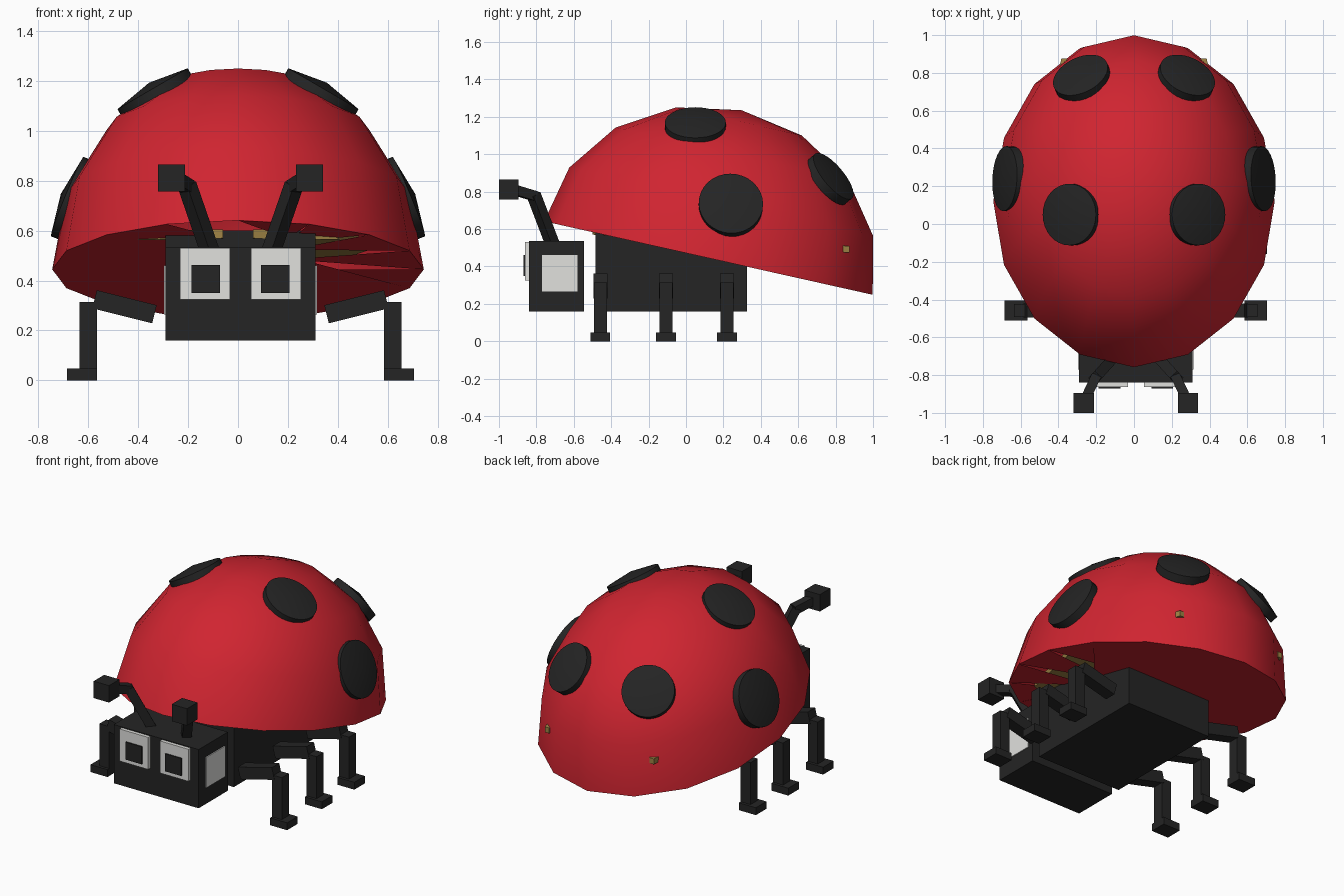
import bpy, bmesh, math
from mathutils import Vector, Matrix

if "Cube" in bpy.data.objects:
    bpy.data.objects.remove(bpy.data.objects["Cube"], do_unlink=True)


def material(name, rgb):
    m = bpy.data.materials.new(name)
    m.use_nodes = True
    m.diffuse_color = (*rgb, 1)
    bsdf = next(n for n in m.node_tree.nodes if n.type == 'BSDF_PRINCIPLED')
    bsdf.inputs["Base Color"].default_value = (*rgb, 1)
    bsdf.inputs["Roughness"].default_value = 0.7
    return m


RED = material("shell red", (0.63, 0.018, 0.03))
BLACK = material("soft black", (0.018, 0.018, 0.018))
WHITE = material("eye white", (0.75, 0.75, 0.73))
OLIVE = material("wing olive", (0.35, 0.23, 0.06))


def finish(name, bm, mat, matrix=None, smooth=False):
    if matrix is not None:
        bmesh.ops.transform(bm, matrix=matrix, verts=bm.verts)
    me = bpy.data.meshes.new(name)
    bm.to_mesh(me)
    bm.free()
    me.materials.append(mat)
    ob = bpy.data.objects.new(name, me)
    bpy.context.collection.objects.link(ob)
    if smooth:
        bpy.ops.object.select_all(action='DESELECT')
        ob.select_set(True)
        bpy.context.view_layer.objects.active = ob
        bpy.ops.object.shade_smooth_by_angle(angle=math.radians(35))
    return ob


def box(name, lo, hi, mat):
    lo, hi = Vector(lo), Vector(hi)
    bm = bmesh.new()
    bmesh.ops.create_cube(bm, size=1)
    size = Matrix.Diagonal((*[abs(c) for c in hi - lo], 1))
    return finish(name, bm, mat, Matrix.Translation((lo + hi) / 2) @ size)


def beam(name, a, b, thick, mat):
    """Square bar between two points."""
    a, b = Vector(a), Vector(b)
    bm = bmesh.new()
    bmesh.ops.create_cube(bm, size=1)
    turn = (b - a).to_track_quat('Z', 'Y').to_matrix().to_4x4()
    size = Matrix.Diagonal((thick, thick, (b - a).length, 1))
    return finish(name, bm, mat, Matrix.Translation((a + b) / 2) @ turn @ size)


# Domed shell: upper half of a faceted ellipsoid, tipped towards the tail
TILT = Matrix.Translation((0, 0.12, 0.445)) @ Matrix.Rotation(math.radians(-12.6), 4, 'X')
RX, RY, RZ = 0.745, 0.9, 0.81
bm = bmesh.new()
bmesh.ops.create_uvsphere(bm, u_segments=16, v_segments=8, radius=1)
bmesh.ops.delete(bm, geom=[v for v in bm.verts if v.co.z < -0.01], context='VERTS')
finish("shell", bm, RED, TILT @ Matrix.Diagonal((RX, RY, RZ, 1)), smooth=True)


# Underside of the shell: closed over most of it, ragged teeth at the front left
def rim(k):
    a = k * math.pi / 8
    return Vector((RX * math.cos(a), RY * math.sin(a), 0))


bm = bmesh.new()
bm.faces.new([bm.verts.new(rim(k)) for k in range(1, 12)])
for k in range(-4, 1):
    mid = (rim(k) + rim(k + 1)) / 2
    tip = Vector((0.2, mid.y * 0.55, 0.02))
    bm.faces.new([bm.verts.new(p) for p in (rim(k), rim(k + 1), tip)])
finish("shell_underside", bm, RED, TILT)

# Folded wings under the shell, tips just poking through at the rear
for side, word in ((1, "left"), (-1, "right")):
    outline = ((0.06, -0.5), (0.4, -0.42), (0.54, 0.1), (0.385, 0.875), (0.355, 0.875), (0.1, 0.3))
    bm = bmesh.new()
    face = bm.faces.new([bm.verts.new((side * x, y, 0.57 - 0.07 * y)) for x, y in outline])
    ext = bmesh.ops.extrude_face_region(bm, geom=[face])
    bmesh.ops.translate(bm, vec=(0, 0, -0.035),
                        verts=[g for g in ext["geom"] if isinstance(g, bmesh.types.BMVert)])
    bmesh.ops.recalc_face_normals(bm, faces=bm.faces)
    finish(word + "_wing", bm, OLIVE)


# Spots: shallow domed discs laid on the shell
def spot(name, centre, normal, radius):
    bm = bmesh.new()
    bmesh.ops.create_cone(bm, cap_ends=True, segments=32, radius1=radius,
                          radius2=radius, depth=0.05)
    top = [f for f in bm.faces if f.normal.z > 0.9]
    bmesh.ops.poke(bm, faces=top, offset=0.028)
    turn = Vector(normal).to_track_quat('Z', 'Y').to_matrix().to_4x4()
    place = Matrix.Translation(centre) @ turn @ Matrix.Translation((0, 0, -0.02))
    finish(name, bm, BLACK, place, smooth=True)


for side, word in ((1, "left"), (-1, "right")):
    spot(word + "_top_spot", (side * 0.34, 0.05, 1.165), (side * 0.5, 0, 0.86), 0.163)
    spot(word + "_side_spot", (side * 0.68, 0.24, 0.735), (side * 0.925, 0.05, 0.38), 0.172)
    spot(word + "_rear_spot", (side * 0.282, 0.785, 0.88), (side * 0.35, 0.72, 0.6), 0.155)

# Body and head
CX = 0.01
box("body", (-0.29, -0.485, 0.16), (0.31, 0.325, 0.6), BLACK)
box("head", (-0.29, -0.84, 0.16), (0.31, -0.545, 0.535), BLACK)

for side, word in ((1, "left"), (-1, "right")):
    def at(x, y, z):
        return (CX + side * x, y, z)

    # Eyes and cheek panels
    box(word + "_eye", at(0.042, -0.862, 0.325), at(0.243, -0.835, 0.53), WHITE)
    box(word + "_pupil", at(0.082, -0.87, 0.35), at(0.197, -0.855, 0.462), BLACK)
    box(word + "_cheek", at(0.295, -0.77, 0.265), at(0.306, -0.58, 0.46), WHITE)

    # Feelers
    beam(word + "_feeler_stem", at(0.12, -0.71, 0.51), at(0.215, -0.815, 0.785), 0.055, BLACK)
    beam(word + "_feeler_bend", at(0.21, -0.805, 0.775), at(0.265, -0.92, 0.81), 0.052, BLACK)
    box(word + "_feeler_tip", at(0.222, -1.0, 0.757), at(0.33, -0.895, 0.865), BLACK)

    # Three legs on each side
    for y, place in ((-0.458, "front"), (-0.107, "middle"), (0.22, "rear")):
        leg = word + "_" + place
        beam(leg + "_thigh", at(0.345, y, 0.265), at(0.585, y, 0.325), 0.075, BLACK)
        box(leg + "_shin", at(0.575, y - 0.035, 0.03), at(0.645, y + 0.035, 0.315), BLACK)
        box(leg + "_foot", at(0.575, y - 0.053, 0), at(0.695, y + 0.053, 0.047), BLACK)
